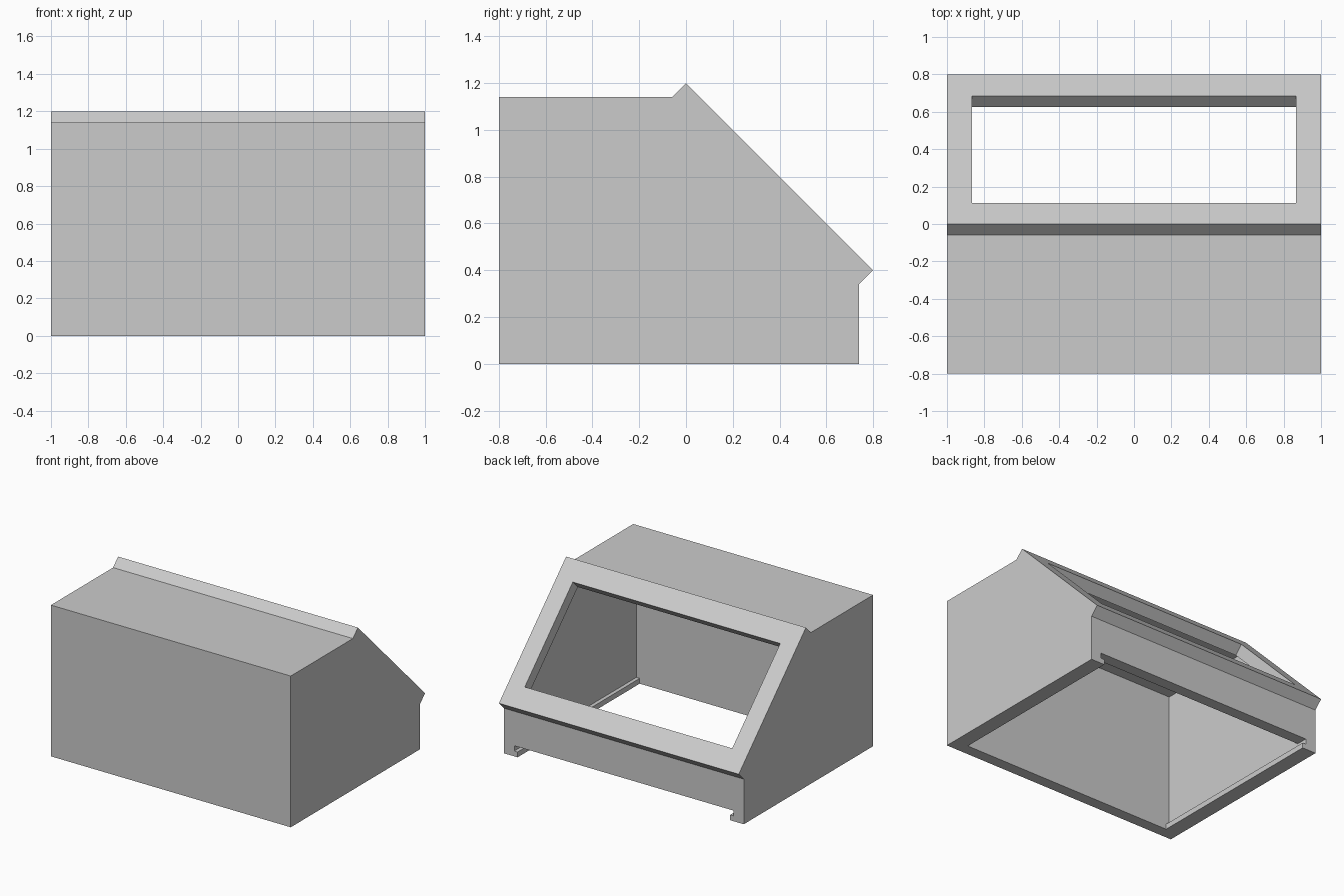
import bpy
import bmesh

if "Cube" in bpy.data.objects:
    bpy.data.objects.remove(bpy.data.objects["Cube"], do_unlink=True)

WALL = 0.086       # shell thickness
STEP = 0.06        # bezel overhang along y and z
LIP = 0.028        # how far the rails stand out from the side walls

grey = bpy.data.materials.new("light_grey")
grey.use_nodes = True
colour = (0.6, 0.6, 0.6, 1)
grey.diffuse_color = colour
grey.node_tree.nodes["Principled BSDF"].inputs["Base Color"].default_value = colour


def prism(name, profile, x0, x1):
    """Extrude a (y, z) profile from x0 to x1."""
    bm = bmesh.new()
    face = bm.faces.new([bm.verts.new((x0, y, z)) for y, z in profile])
    out = bmesh.ops.extrude_face_region(bm, geom=[face])
    moved = [v for v in out["geom"] if isinstance(v, bmesh.types.BMVert)]
    bmesh.ops.translate(bm, verts=moved, vec=(x1 - x0, 0, 0))
    bmesh.ops.recalc_face_normals(bm, faces=bm.faces)
    mesh = bpy.data.meshes.new(name)
    bm.to_mesh(mesh)
    bm.free()
    mesh.materials.append(grey)
    obj = bpy.data.objects.new(name, mesh)
    bpy.context.collection.objects.link(obj)
    return obj


def cut(target, cutter):
    mod = target.modifiers.new(cutter.name, "BOOLEAN")
    mod.operation = "DIFFERENCE"
    mod.solver = "EXACT"
    mod.object = cutter
    bpy.context.view_layer.objects.active = target
    bpy.ops.object.modifier_apply(modifier=mod.name)
    bpy.data.objects.remove(cutter, do_unlink=True)


# Housing with sloped bezel
front, back, roof = -0.8, 0.8 - STEP, 1.2 - STEP
housing = prism("housing", [
    (front, 0), (front, roof), (-STEP, roof), (0, 1.2),
    (0.8, 0.4), (back, 0.4 - STEP), (back, 0)], -1, 1)

# Hollow interior, open below and through a slot in the back wall
inner = 1 - WALL
slope = roof - STEP            # y + z on the underside of the bezel
ceiling, inner_back, slot_top = roof - WALL, back - WALL, 0.08
cut(housing, prism("cavity_cutter", [
    (front + WALL, -0.1), (front + WALL, ceiling), (slope - ceiling, ceiling),
    (inner_back, slope - inner_back), (inner_back, slot_top),
    (0.9, slot_top), (0.9, -0.1)], -inner, inner))

# Display window, square to the slope
top_y, low_y, d = 0.113, 0.685, 0.1
cut(housing, prism("window_cutter", [
    (top_y - d, 1.2 - top_y - d), (top_y + d, 1.2 - top_y + d),
    (low_y + d, 1.2 - low_y + d), (low_y - d, 1.2 - low_y - d)], -0.865, 0.865))

# Rails that carry a sliding base panel
for name, side in (("left_rail", 1), ("right_rail", -1)):
    prism(name, [(front + WALL, 0), (front + WALL, 0.04), (back, 0.04), (back, 0)],
          side * inner, side * (inner - LIP))
